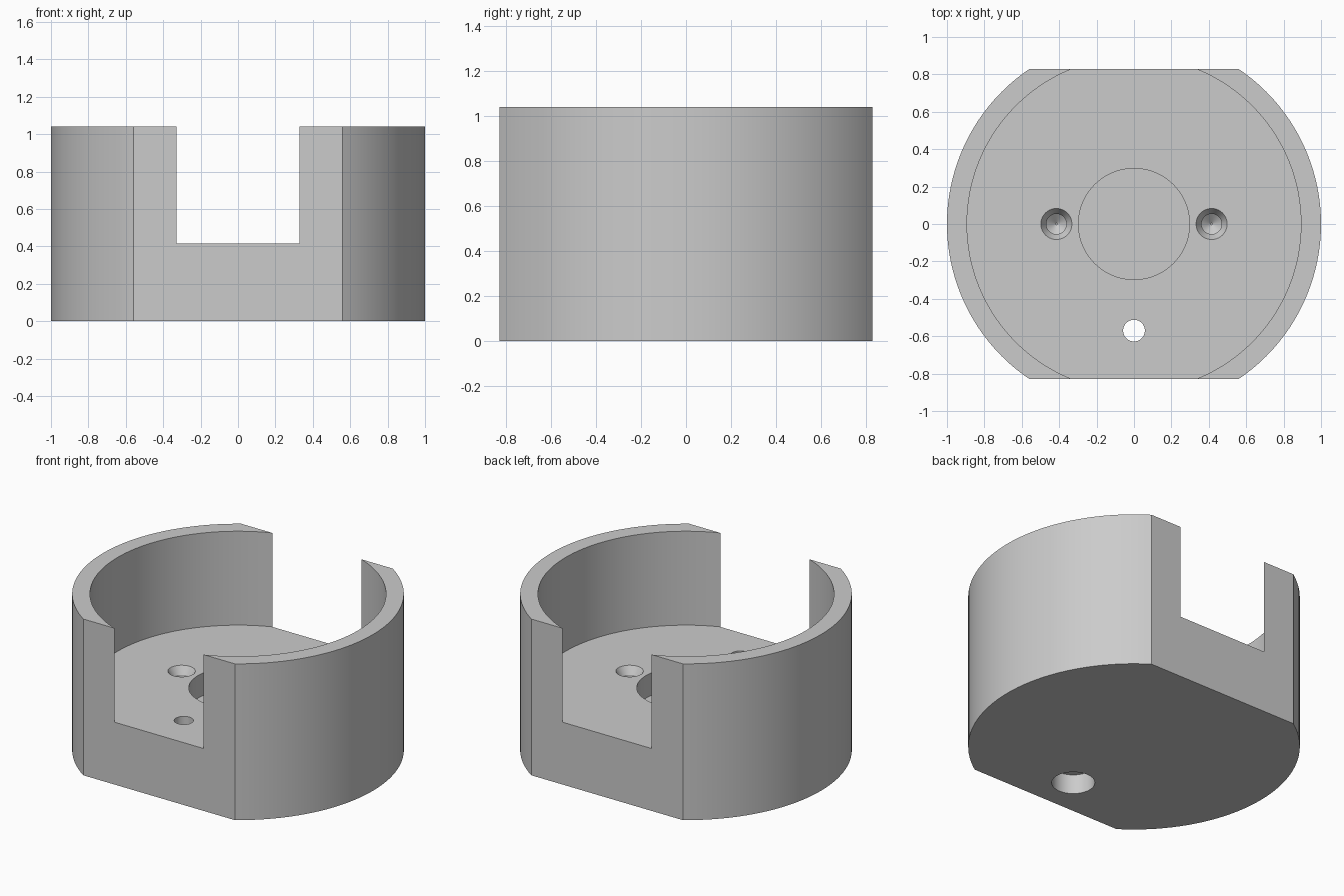
import bpy
import bmesh
from math import cos, sin, tau, radians

HEIGHT, FLOOR, FLAT = 1.04, 0.415, 0.83

if "Cube" in bpy.data.objects:
    bpy.data.objects.remove(bpy.data.objects["Cube"])

grey = bpy.data.materials.new("plain grey")
grey.use_nodes = True
grey.diffuse_color = (0.6, 0.6, 0.6, 1)
grey.node_tree.nodes["Principled BSDF"].inputs["Base Color"].default_value = (0.6, 0.6, 0.6, 1)


def add_object(name, bm):
    bmesh.ops.recalc_face_normals(bm, faces=bm.faces)
    mesh = bpy.data.meshes.new(name)
    bm.to_mesh(mesh)
    bm.free()
    mesh.materials.append(grey)
    obj = bpy.data.objects.new(name, mesh)
    bpy.context.collection.objects.link(obj)
    return obj


def turned(name, profile, x=0, y=0, sides=64):
    """Closed solid from stacked circles, given as (radius, z) pairs."""
    bm = bmesh.new()
    rings = [[bm.verts.new((x + r * cos(tau * i / sides), y + r * sin(tau * i / sides), z))
              for i in range(sides)] for r, z in profile]
    for low, high in zip(rings, rings[1:]):
        for i in range(sides):
            j = (i + 1) % sides
            bm.faces.new((low[i], low[j], high[j], high[i]))
    bm.faces.new(rings[0])
    bm.faces.new(rings[-1])
    return add_object(name, bm)


def box(name, center, size):
    bm = bmesh.new()
    bmesh.ops.create_cube(bm, size=1)
    bmesh.ops.scale(bm, vec=size, verts=bm.verts)
    bmesh.ops.translate(bm, vec=center, verts=bm.verts)
    return add_object(name, bm)


# Round housing
housing = turned("cup_housing", [(1, 0), (1, HEIGHT)], sides=128)

# Wide bore, open through both flats, and the shallow centre recess
cutters = [
    turned("bore_cutter", [(0.893, FLOOR), (0.893, HEIGHT + 0.2)], sides=128),
    turned("recess_cutter", [(0.297, FLOOR - 0.15), (0.297, FLOOR + 0.1)], sides=96),
]

# Flats on the front and back, countersunk blind screw holes on each side
for side in (-1, 1):
    cutters.append(box("flat_cutter", (0, side * (FLAT + 0.5), 0.5), (3, 1, 3)))
    cutters.append(turned("screw_hole_cutter", [
        (0.005, FLOOR - 0.22), (0.054, FLOOR - 0.18), (0.054, FLOOR - 0.05),
        (0.083, FLOOR), (0.083, FLOOR + 0.1)], x=side * 0.415, sides=48))

# Through hole near the front, counterbored from below
cutters.append(turned("front_hole_cutter", [
    (0.13, -0.1), (0.13, 0.13), (0.058, 0.13), (0.058, FLOOR + 0.1)], y=-0.57))

for cutter in cutters:
    cutter.hide_render = True
    cut = housing.modifiers.new(cutter.name, 'BOOLEAN')
    cut.operation = 'DIFFERENCE'
    cut.solver = 'EXACT'
    cut.object = cutter

# Bake the cuts and drop the cutters
bpy.context.view_layer.update()
graph = bpy.context.evaluated_depsgraph_get()
finished = bpy.data.meshes.new_from_object(housing.evaluated_get(graph))
housing.modifiers.clear()
housing.data = finished
for cutter in cutters:
    bpy.data.objects.remove(cutter)

# Smooth the round walls, keep the rims sharp
bpy.ops.object.select_all(action='DESELECT')
housing.select_set(True)
bpy.context.view_layer.objects.active = housing
bpy.ops.object.shade_smooth_by_angle(angle=radians(25))
